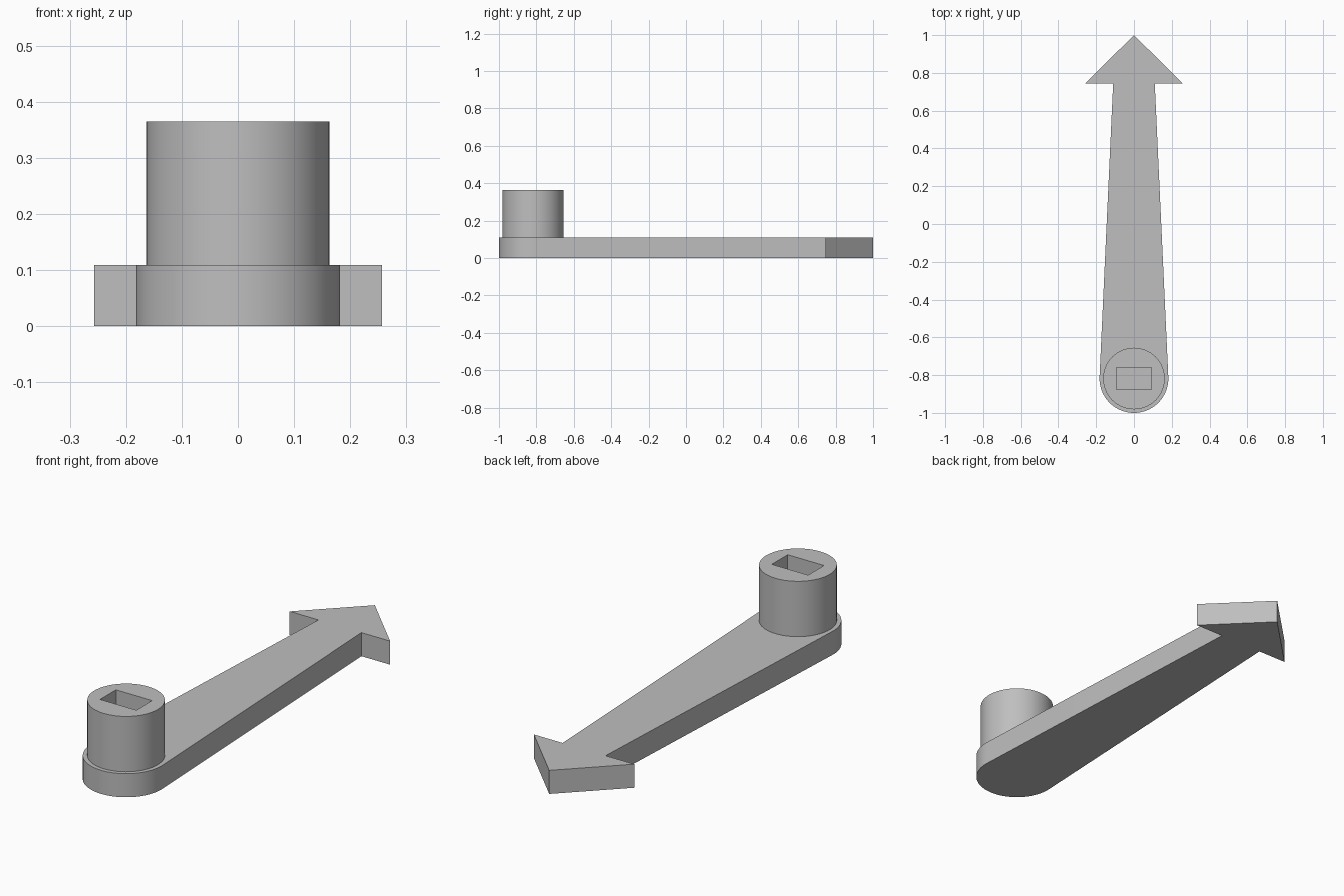
import bpy, bmesh, math

cube = bpy.data.objects.get("Cube")
if cube:
    bpy.data.objects.remove(cube, do_unlink=True)

PIVOT_Y = -0.818
PLATE_TOP = 0.109

grey = bpy.data.materials.new("plain_grey")
grey.use_nodes = True
colour = (0.52, 0.52, 0.52, 1)
grey.diffuse_color = colour
grey.node_tree.nodes["Principled BSDF"].inputs["Base Color"].default_value = colour


def arc(radius, start, end, steps):
    """Points on an arc around the pivot, angles in degrees."""
    angles = [math.radians(start + (end - start) * i / steps) for i in range(steps + 1)]
    return [(radius * math.cos(a), PIVOT_Y + radius * math.sin(a)) for a in angles]


def prism(name, loops, bottom, top):
    """Fill closed outlines (later ones are holes) and extrude them upward."""
    bm = bmesh.new()
    edges = []
    for loop in loops:
        verts = [bm.verts.new((x, y, bottom)) for x, y in loop]
        edges += [bm.edges.new((v, verts[i - 1])) for i, v in enumerate(verts)]
    bmesh.ops.triangle_fill(bm, edges=edges, use_beauty=True, use_dissolve=False)
    result = bmesh.ops.extrude_face_region(bm, geom=bm.faces[:], use_keep_orig=True)
    raised = [g for g in result["geom"] if isinstance(g, bmesh.types.BMVert)]
    bmesh.ops.translate(bm, verts=raised, vec=(0, 0, top - bottom))
    bmesh.ops.recalc_face_normals(bm, faces=bm.faces[:])
    mesh = bpy.data.meshes.new(name)
    bm.to_mesh(mesh)
    bm.free()
    mesh.materials.append(grey)
    obj = bpy.data.objects.new(name, mesh)
    bpy.context.collection.objects.link(obj)
    bpy.ops.object.select_all(action="DESELECT")
    obj.select_set(True)
    bpy.context.view_layer.objects.active = obj
    bpy.ops.object.shade_smooth_by_angle(angle=math.radians(30))
    return obj


# Tapered arm with a rounded pivot end and an arrowhead
half_head = [(0.11, 0.745), (0.257, 0.745)]
mirrored = [(-x, y) for x, y in reversed(half_head)]
rounded_end = arc(0.182, -182.6, 2.6, 48)
prism("pointer_arm", [rounded_end + half_head + [(0, 1)] + mirrored], 0, PLATE_TOP)

# Round boss with a rectangular socket that ends on the arm
w, d = 0.093, 0.058
socket = [(sx * w, PIVOT_Y + sy * d) for sx, sy in ((-1, -1), (1, -1), (1, 1), (-1, 1))]
prism("socket_boss", [arc(0.163, 0, 360, 64)[:-1], socket], PLATE_TOP - 0.01, 0.365)
